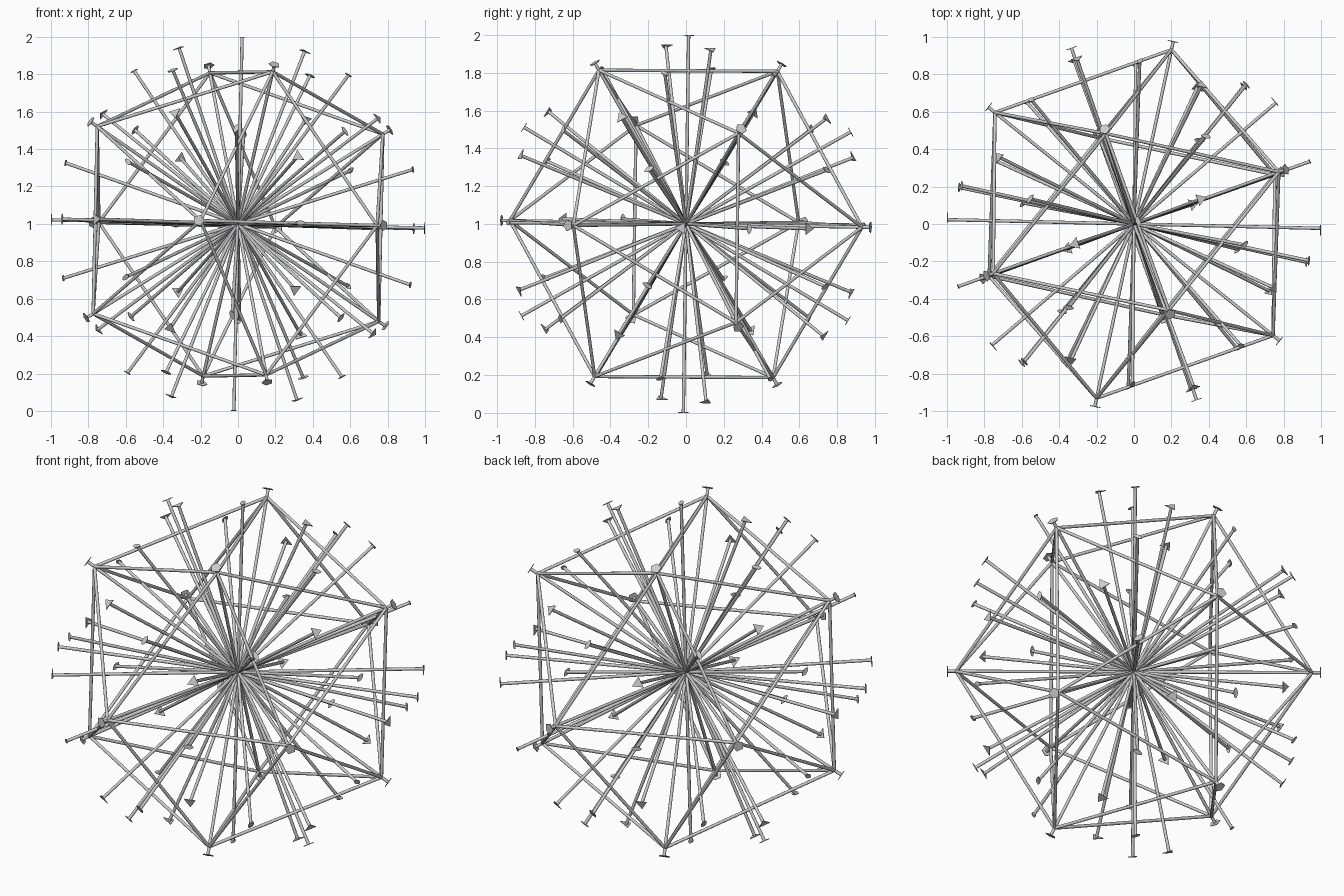
import bpy, bmesh, math
from mathutils import Vector, Matrix
from itertools import product, combinations

if "Cube" in bpy.data.objects:
    bpy.data.objects.remove(bpy.data.objects["Cube"])

PHI = (1 + 5 ** 0.5) / 2
CENTRE = Vector((0, 0, 1))
FRAME_R, AXIS_R, ROD_R = 0.953, 0.998, 0.0088

# Slightly tilted local frame of the icosahedron
zl = Vector((0.022, 0.014, 1)).normalized()
yl = Vector((-0.335, 0.942, 0))
yl = (yl - zl * yl.dot(zl)).normalized()
xl = yl.cross(zl)
ROT = Matrix((xl, yl, zl)).transposed()

# Corner directions, edges and faces
corners = []
for s, t in product((-1, 1), repeat=2):
    for p in ((0, s, t * PHI), (s, t * PHI, 0), (t * PHI, 0, s)):
        corners.append((ROT @ Vector(p)).normalized())
near = lambda a, b: a.angle(b) < 1.2
edges = [(a, b) for a, b in combinations(corners, 2) if near(a, b)]
faces = [f for f in combinations(corners, 3)
         if all(near(a, b) for a, b in combinations(f, 2))]


def basis(z, toward):
    x = (toward - z * toward.dot(z)).normalized()
    return Matrix((x, z.cross(x), z)).transposed().to_4x4()


def rod(bm, a, b):
    d = b - a
    m = Matrix.Translation((a + b) / 2) @ d.to_track_quat('Z', 'Y').to_matrix().to_4x4()
    bmesh.ops.create_cone(bm, cap_ends=True, segments=12, radius1=ROD_R,
                          radius2=ROD_R, depth=d.length, matrix=m)


def cap(bm, d, toward, outline):
    # thin plate with the given outline, first point aimed at 'toward'
    m = Matrix.Translation(CENTRE + d * AXIS_R) @ basis(d, toward)
    lo, hi = ([bm.verts.new(m @ Vector((x, y, h))) for x, y in outline]
              for h in (-0.002, 0.002))
    bm.faces.new(lo[::-1])
    bm.faces.new(hi)
    n = len(lo)
    for i in range(n):
        j = (i + 1) % n
        bm.faces.new((lo[i], lo[j], hi[j], hi[i]))


def finish(bm, name, smooth=False):
    # round rods are smooth along their sides, flat at their ends
    if smooth:
        for f in bm.faces:
            f.smooth = len(f.verts) == 4
        for e in bm.edges:
            e.smooth = all(f.smooth for f in e.link_faces)
    me = bpy.data.meshes.new(name)
    bm.to_mesh(me)
    bm.free()
    bpy.context.collection.objects.link(bpy.data.objects.new(name, me))


def polygon(n, r):
    return [(r * math.cos(k * math.tau / n), r * math.sin(k * math.tau / n)) for k in range(n)]


# Lens outline, pointed at both ends
L, W = 0.029, 0.013
lens = [(L * math.cos(k * math.pi / 8),
         W * math.sin(k * math.pi / 8) * abs(math.sin(k * math.pi / 8)) ** 0.6)
        for k in range(16)]

# Icosahedron frame
bm = bmesh.new()
for a, b in edges:
    rod(bm, CENTRE + a * FRAME_R, CENTRE + b * FRAME_R)
finish(bm, "icosahedron_frame", True)

# Symmetry axes: through corners, faces and edges, each with its own cap
groups = {
    "fivefold": ([(c, next(o for o in corners if o != c and near(c, o))) for c in corners],
                 polygon(5, 0.031)),
    "threefold": ([((a + b + c).normalized(), a) for a, b, c in faces], polygon(3, 0.037)),
    "twofold": ([((a + b).normalized(), a) for a, b in edges], lens),
}
for name, (axes, outline) in groups.items():
    rods, caps = bmesh.new(), bmesh.new()
    for d, toward in axes:
        rod(rods, CENTRE, CENTRE + d * AXIS_R)
        cap(caps, d, toward, outline)
    finish(rods, name + "_axes", True)
    finish(caps, name + "_caps")
